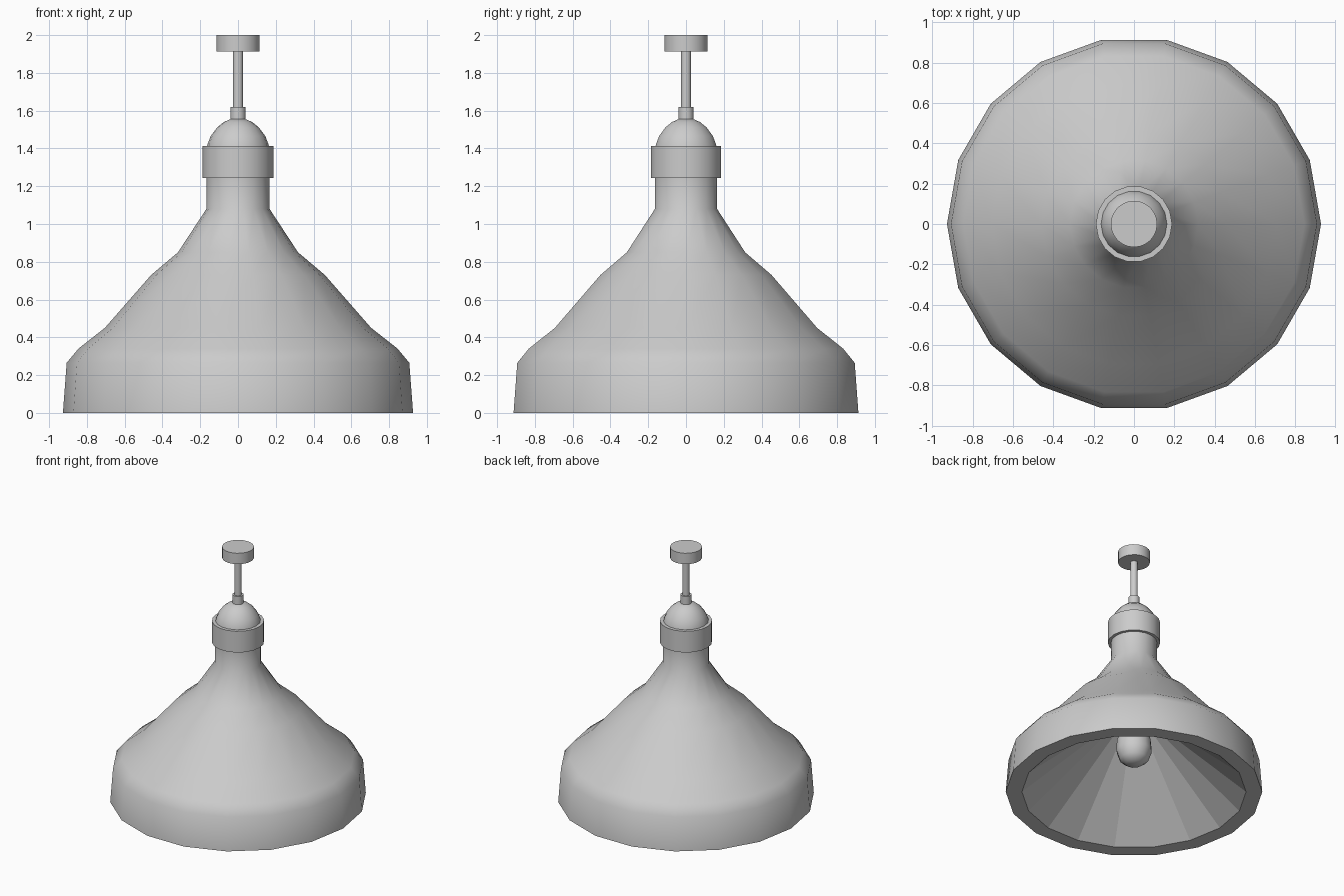
import bpy, bmesh
from math import cos, sin, pi, radians

if "Cube" in bpy.data.objects:
    bpy.data.objects.remove(bpy.data.objects["Cube"])


def lathe(name, profile, sides=18, flat_rings=()):
    """Revolve (radius, z) points around z; radius 0 becomes a pole."""
    bm = bmesh.new()
    rings = []
    for r, z in profile:
        if r == 0:
            rings.append([bm.verts.new((0, 0, z))] * sides)
        else:
            rings.append([bm.verts.new((r * cos(2 * pi * i / sides),
                                        r * sin(2 * pi * i / sides), z))
                          for i in range(sides)])
    for k in range(len(rings) - 1):
        a, b = rings[k], rings[k + 1]
        for i in range(sides):
            j = (i + 1) % sides
            bm.faces.new(list(dict.fromkeys((a[i], a[j], b[j], b[i]))))
    bmesh.ops.recalc_face_normals(bm, faces=bm.faces)
    mesh = bpy.data.meshes.new(name)
    bm.to_mesh(mesh)
    bm.free()
    mesh.set_sharp_from_angle(angle=radians(45))
    for f in mesh.polygons:
        f.use_smooth = f.index // sides not in flat_rings
    ob = bpy.data.objects.new(name, mesh)
    bpy.context.collection.objects.link(ob)
    return ob


def cylinder(name, r, z0, z1, sides=18):
    return lathe(name, [(0, z0), (r, z0), (r, z1), (0, z1)], sides)


# Shade: smooth bell outside, shallow faceted cone inside, thick rim
shade = [(0, 0.65), (0.08, 0.635), (0.81, 0), (0.927, 0), (0.907, 0.265),
         (0.845, 0.34), (0.705, 0.45), (0.46, 0.73), (0.318, 0.85),
         (0.167, 1.08), (0.167, 1.26), (0, 1.26)]
lathe("shade", shade, flat_rings=(0, 1, 2))

# Collar and dome above the neck
cylinder("collar", 0.189, 1.243, 1.412)
lathe("dome_cap", [(0, 1.40), (0.165, 1.40), (0.162, 1.42), (0.145, 1.465),
                   (0.11, 1.512), (0.075, 1.54), (0.04, 1.555), (0, 1.557)])

# Hanging stem and ceiling mount
cylinder("stem_sleeve", 0.04, 1.55, 1.62)
cylinder("stem", 0.027, 1.60, 1.93)
cylinder("ceiling_mount", 0.115, 1.913, 2.0, 24)

# Bulb hanging from the top of the inner cone
lathe("bulb", [(0, 0.225), (0.06, 0.235), (0.105, 0.27), (0.13, 0.34),
               (0.125, 0.42), (0.095, 0.52), (0.07, 0.60), (0.07, 0.68),
               (0, 0.68)], 12)
